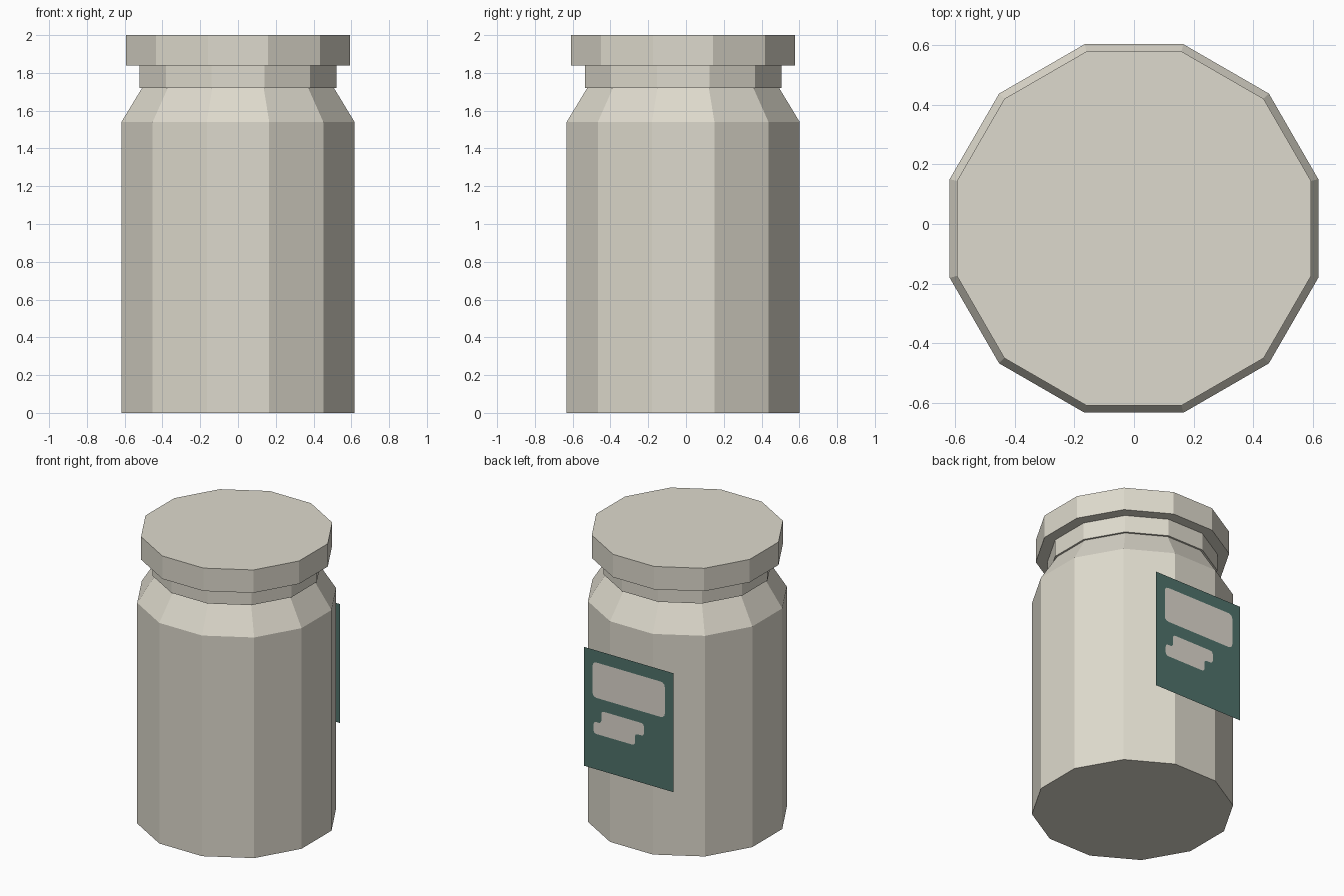
import bpy, bmesh, math

cube = bpy.data.objects.get("Cube")
if cube:
    bpy.data.objects.remove(cube, do_unlink=True)

SIDES = 12
AXIS_Y = -0.015      # jar axis, set forward to leave room for the label
LABEL_Y = 0.632


def make_material(name, rgb):
    mat = bpy.data.materials.new(name)
    mat.use_nodes = True
    colour = (*rgb, 1.0)
    mat.diffuse_color = colour
    mat.node_tree.nodes["Principled BSDF"].inputs["Base Color"].default_value = colour
    return mat


cream = make_material("warm cream", (0.73, 0.70, 0.61))
green = make_material("dark green", (0.08, 0.17, 0.148))
pale = make_material("pale print", (0.73, 0.69, 0.62))


def add_object(name, bm, mat):
    mesh = bpy.data.meshes.new(name)
    bm.to_mesh(mesh)
    bm.free()
    mesh.materials.append(mat)
    obj = bpy.data.objects.new(name, mesh)
    bpy.context.collection.objects.link(obj)
    return obj


def turned_part(name, profile, mat):
    """Closed faceted solid from (flat-to-centre distance, height) pairs."""
    bm = bmesh.new()
    rings = []
    for apothem, z in profile:
        r = apothem / math.cos(math.pi / SIDES)
        angles = [(i + 0.5) * math.tau / SIDES for i in range(SIDES)]
        rings.append([bm.verts.new((r * math.cos(a), AXIS_Y + r * math.sin(a), z))
                      for a in angles])
    for low, high in zip(rings, rings[1:]):
        for i in range(SIDES):
            j = (i + 1) % SIDES
            bm.faces.new((low[i], low[j], high[j], high[i]))
    bm.faces.new(rings[0][::-1])
    bm.faces.new(rings[-1])
    return add_object(name, bm, mat)


def flat_panel(name, outline, y, mat, rounding=0.0):
    """Flat sheet facing the back, from an (x, z) outline."""
    bm = bmesh.new()
    face = bm.faces.new([bm.verts.new((x, y, z)) for x, z in outline])
    face.normal_update()
    if face.normal.y < 0:
        face.normal_flip()
    if rounding:
        bmesh.ops.bevel(bm, geom=bm.verts[:], offset=rounding, segments=3,
                        profile=0.5, affect='VERTICES')
    return add_object(name, bm, mat)


def rectangle(x0, x1, z0, z1):
    return [(x0, z0), (x1, z0), (x1, z1), (x0, z1)]


# Jar: body with sloping shoulder, neck ring and lid
turned_part("jar_body", [(0.617, 0), (0.617, 1.54), (0.508, 1.72)], cream)
turned_part("jar_neck", [(0.521, 1.72), (0.521, 1.84)], cream)
turned_part("jar_lid", [(0.593, 1.84), (0.593, 2.0)], cream)

# Label sheet standing just off the back
flat_panel("label", rectangle(-0.347, 0.347, 0.495, 1.325), LABEL_Y, green)

# Blank printed areas on the label
print_y = LABEL_Y + 0.002
flat_panel("label_upper_print", rectangle(-0.28, 0.278, 0.995, 1.242),
           print_y, pale, 0.03)
flat_panel("label_lower_print",
           [(0.21, 0.913), (-0.119, 0.913), (-0.119, 0.826), (-0.05, 0.826),
            (-0.05, 0.743), (0.27, 0.743), (0.27, 0.826), (0.21, 0.826)],
           print_y, pale, 0.02)
